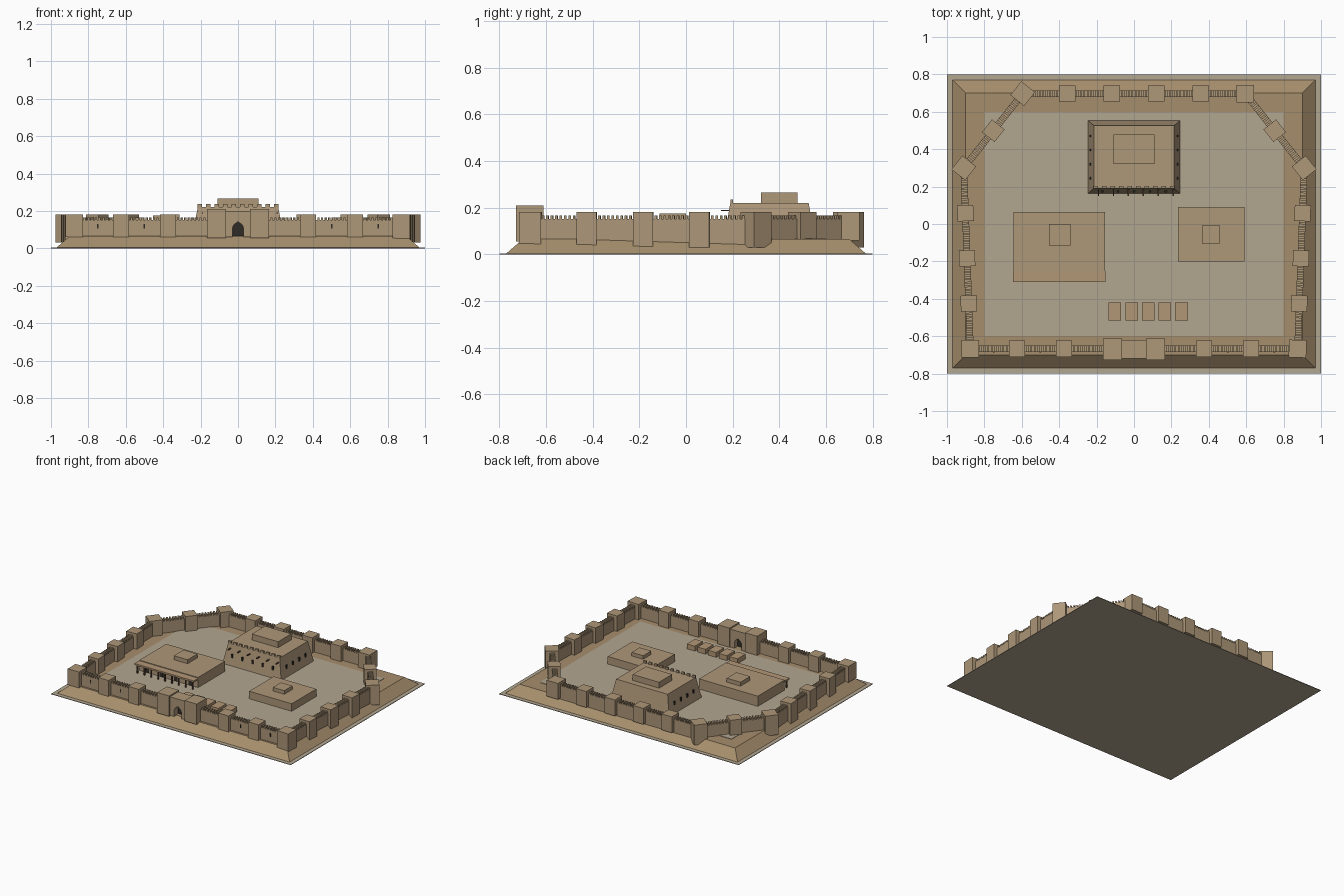
import bpy, bmesh, math
from mathutils import Matrix, Vector

if "Cube" in bpy.data.objects:
    bpy.data.objects.remove(bpy.data.objects["Cube"])


def material(name, rgb):
    m = bpy.data.materials.new(name)
    m.diffuse_color = (*rgb, 1)
    m.use_nodes = True
    m.node_tree.nodes["Principled BSDF"].inputs["Base Color"].default_value = m.diffuse_color
    return m


SAND = material("sandstone", (0.42, 0.31, 0.19))
EARTH = material("earth", (0.38, 0.27, 0.15))
COURT = material("court_floor", (0.45, 0.38, 0.28))
CLAY = material("clay", (0.45, 0.31, 0.18))
WOOD = material("dark_wood", (0.12, 0.06, 0.04))
DARK = material("opening", (0.03, 0.025, 0.02))


def finish(name, bm, mat):
    bmesh.ops.recalc_face_normals(bm, faces=bm.faces)
    me = bpy.data.meshes.new(name)
    bm.to_mesh(me)
    bm.free()
    me.materials.append(mat)
    ob = bpy.data.objects.new(name, me)
    bpy.context.collection.objects.link(ob)
    return ob


def add_box(bm, x, y, z0, z1, sx, sy, angle=0.0):
    mat = (Matrix.Translation((x, y, (z0 + z1) / 2)) @ Matrix.Rotation(angle, 4, 'Z')
           @ Matrix.Diagonal((sx, sy, z1 - z0, 1)))
    bmesh.ops.create_cube(bm, size=1, matrix=mat)


def boxes(name, mat, items):
    bm = bmesh.new()
    for it in items:
        add_box(bm, *it)
    return finish(name, bm, mat)


def frustum(name, mat, cx, cy, z0, z1, bottom, top):
    bm = bmesh.new()
    rings = []
    for z, (hx, hy) in ((z0, bottom), (z1, top)):
        rings.append([bm.verts.new((cx + sx * hx, cy + sy * hy, z))
                      for sx, sy in ((-1, -1), (1, -1), (1, 1), (-1, 1))])
    a, b = rings
    bm.faces.new(a)
    bm.faces.new(b)
    for i in range(4):
        j = (i + 1) % 4
        bm.faces.new((a[i], a[j], b[j], b[i]))
    return finish(name, bm, mat)


# Ground, mound and courtyard
Z = 0.065
boxes("ground_slab", COURT, [(0, 0, 0, 0.004, 2, 1.6)])
frustum("mound", EARTH, 0, 0, 0.004, Z, (0.97, 0.77), (0.90, 0.70))
boxes("courtyard", COURT, [(0, 0, Z - 0.01, Z + 0.003, 1.6, 1.2)])

# Curtain wall: corners and number of bays on each side
sides = [((-0.875, -0.667), (0.875, -0.667), 7), ((0.875, -0.667), (0.91, 0.30), 4),
         ((0.91, 0.30), (0.595, 0.697), 2), ((0.595, 0.697), (-0.595, 0.697), 5),
         ((-0.595, 0.697), (-0.91, 0.30), 2), ((-0.91, 0.30), (-0.875, -0.667), 4)]
towers, walls, merlons, slits = [], [], [], []
for n, (a, b, bays) in enumerate(sides):
    a, b = Vector(a), Vector(b)
    d = b - a
    ang = math.atan2(d.y, d.x)
    u = d.normalized()
    out = Vector((u.y, -u.x))
    mid = (a + b) / 2
    walls.append((mid.x, mid.y, Z - 0.03, 0.152, d.length, 0.036, ang))
    for i in range(bays):
        p = a + d * (i / bays)
        q = a + d * ((i + 1) / bays)
        if not (n == 0 and i in (3, 4)):
            s = 0.094 if i == 0 else 0.086
            # The left diagonal's far corner turns with the diagonal
            t_ang = sides[4] and math.atan2(-0.397, -0.315) if n == 5 and i == 0 else ang
            if n == 3 and i == 0:
                t_ang = 0
            z_low = Z - 0.035 if n in (1, 2, 4, 5) else Z - 0.005
            towers.append((p.x, p.y, z_low, 0.181, s, s, t_ang))
        gap = (q - p).length
        count = 8
        for k in range(count):
            m = p + u * (0.045 + (gap - 0.09) * (k + 0.5) / count)
            merlons.append((m.x, m.y, 0.15, 0.166, (gap - 0.09) / count * 0.55, 0.036, ang))
        if n == 0 and i in (0, 1, 5, 6):
            c = (p + q) / 2 + out * 0.018
            slits.append((c.x, c.y, 0.105, 0.13, 0.008, 0.004, ang))
# The two flanking front towers beside the gate
towers += [(sx * 0.375, -0.667, Z - 0.005, 0.181, 0.086, 0.086) for sx in (-1, 1)]
boxes("curtain_walls", SAND, walls[1:])
boxes("front_walls", SAND, [(sx * 0.485, -0.667, Z - 0.005, 0.152, 0.78, 0.036) for sx in (-1, 1)])
boxes("wall_towers", SAND, towers)
boxes("wall_merlons", SAND, [m for m in merlons if not (abs(m[0]) < 0.16 and m[1] < -0.6)])
boxes("wall_slits", DARK, slits)

# Gatehouse with a pointed arch passage
boxes("gate_towers", SAND, [(sx * 0.115, -0.67, Z - 0.01, 0.21, 0.10, 0.116) for sx in (-1, 1)])
outline = [(-0.068, Z - 0.005), (-0.03, Z - 0.005), (-0.03, 0.108), (-0.022, 0.126), (0, 0.143),
           (0.022, 0.126), (0.03, 0.108), (0.03, Z - 0.005), (0.068, Z - 0.005),
           (0.068, 0.20), (-0.068, 0.20)]
bm = bmesh.new()
face = bm.faces.new([bm.verts.new((x, -0.718, z)) for x, z in outline])
ext = bmesh.ops.extrude_face_region(bm, geom=[face])
bmesh.ops.translate(bm, vec=(0, 0.098, 0),
                    verts=[v for v in ext["geom"] if isinstance(v, bmesh.types.BMVert)])
if not face.is_valid:
    bm.faces.new([v for v in bm.verts if v.co.y < -0.7])
finish("gate_arch", bm, SAND)
boxes("gate_door", DARK, [(0, -0.665, Z - 0.005, 0.145, 0.066, 0.012)])

# Keep with battered walls, front parapet, windows and roof block
frustum("keep_body", SAND, 0, 0.358, Z, 0.22, (0.246, 0.195), (0.215, 0.168))
boxes("keep_merlons", SAND, [(-0.205 + i * 0.41 / 9, 0.196, 0.215, 0.236, 0.024, 0.012)
                             for i in range(10)])
boxes("keep_roof_block", SAND, [(0, 0.40, 0.215, 0.265, 0.22, 0.157)])
win = []
for i in range(5):
    win.append((-0.17 + i * 0.085, 0.176, 0.125, 0.152, 0.012, 0.016))
for sx in (-1, 1):
    for i in range(4):
        win.append((sx * 0.231, 0.245 + i * 0.075, 0.125, 0.152, 0.016, 0.012))
boxes("keep_windows", DARK, win)
boxes("keep_beams", WOOD, [(-0.19 + i * 0.08, 0.17, 0.185, 0.191, 0.007, 0.04) for i in range(6)])

# Left hall with a columned front porch
boxes("hall_body", SAND, [(-0.4, -0.095, Z, 0.145, 0.49, 0.32)])
boxes("hall_roof_block", SAND, [(-0.398, -0.057, 0.14, 0.175, 0.115, 0.115)])
boxes("porch_roof", CLAY, [(-0.4, -0.28, 0.128, 0.14, 0.495, 0.06)])
bm = bmesh.new()
for i in range(9):
    bmesh.ops.create_cone(bm, cap_ends=True, segments=8, radius1=0.006, radius2=0.006, depth=0.065,
                          matrix=Matrix.Translation((-0.63 + i * 0.0575, -0.298, 0.0965)))
finish("porch_columns", bm, WOOD)
boxes("hall_doors", DARK, [(-0.58 + i * 0.12, -0.255, Z, 0.11, 0.03, 0.004) for i in range(4)])

# Right house and the row of stalls
boxes("house_body", SAND, [(0.412, -0.055, Z, 0.125, 0.355, 0.293)])
boxes("house_roof_block", SAND, [(0.412, -0.057, 0.12, 0.152, 0.096, 0.096)])
boxes("stalls", CLAY, [(-0.102 + i * 0.089, -0.468, Z, 0.105, 0.067, 0.096) for i in range(5)])
